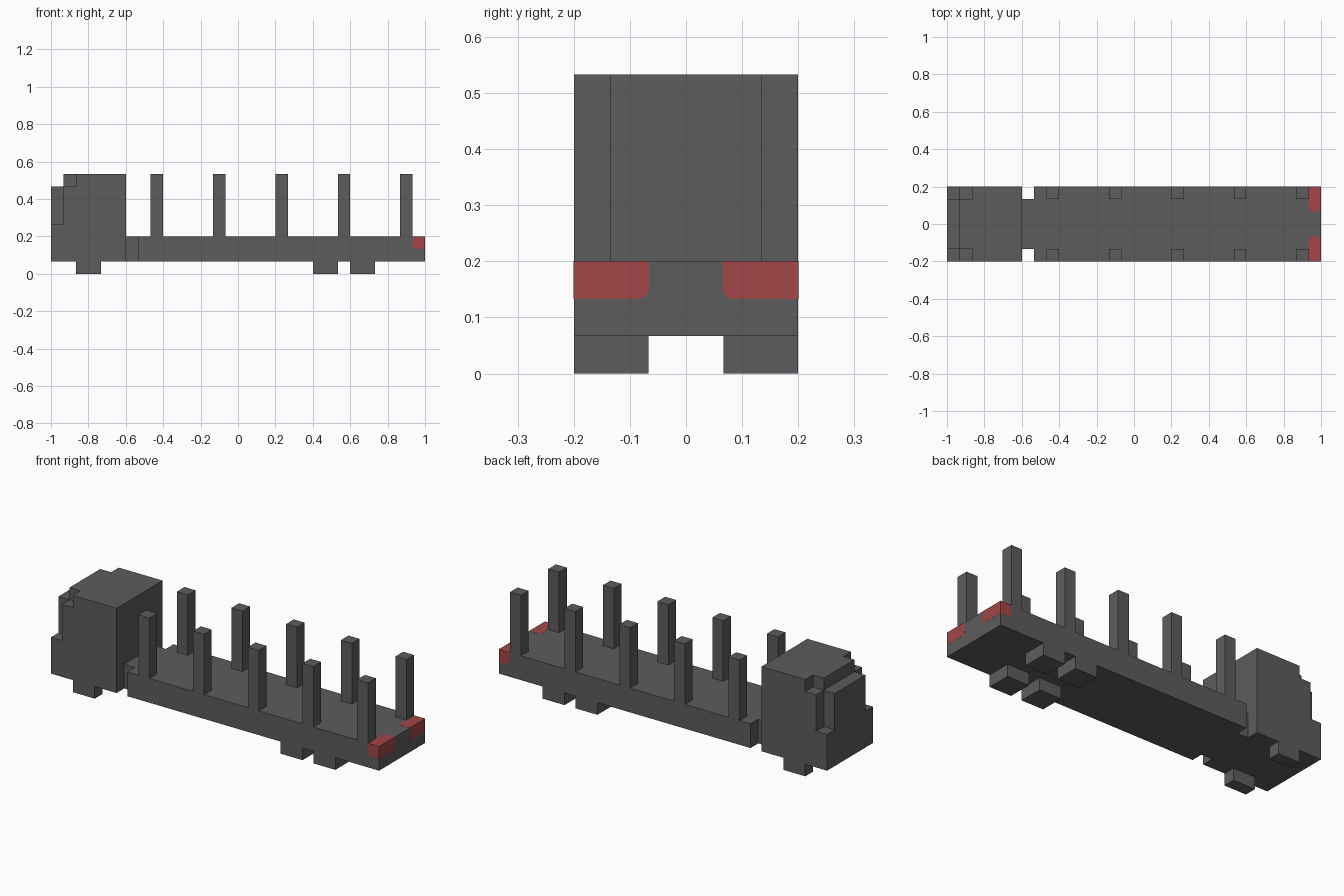
import bpy, bmesh
from mathutils import Vector

if "Cube" in bpy.data.objects:
    bpy.data.objects.remove(bpy.data.objects["Cube"])

U = 1 / 15  # block size: the truck is 30 x 6 x 8 blocks


def material(name, rgb):
    m = bpy.data.materials.new(name)
    m.diffuse_color = (*rgb, 1)
    m.use_nodes = True
    m.node_tree.nodes["Principled BSDF"].inputs["Base Color"].default_value = m.diffuse_color
    return m


GREY = material("dark_grey", (0.108, 0.108, 0.108))
RED = material("tail_light_red", (0.36, 0.063, 0.063))


def box(name, x, y, z, mat=GREY, grow=0.0):
    """Box from block ranges, x 0..30, y 0..6, z 0..8."""
    lo = Vector((x[0] - 15, y[0] - 3, z[0])) * U
    hi = Vector((x[1] - 15, y[1] - 3, z[1])) * U
    bm = bmesh.new()
    bmesh.ops.create_cube(bm, size=1)
    for v in bm.verts:
        v.co = Vector([(lo[i] - grow) if v.co[i] < 0 else (hi[i] + grow) for i in range(3)])
    me = bpy.data.meshes.new(name)
    bm.to_mesh(me)
    bm.free()
    me.materials.append(mat)
    ob = bpy.data.objects.new(name, me)
    bpy.context.collection.objects.link(ob)
    return ob


def pair(name, x, y, z, mat=GREY, grow=0.0):
    """Same box on both sides of the truck."""
    return [box(name + "_front", x, y, z, mat, grow),
            box(name + "_back", x, (6 - y[1], 6 - y[0]), z, mat, grow)]


def cut(ob, cutter):
    mod = ob.modifiers.new("cut", 'BOOLEAN')
    mod.operation = 'DIFFERENCE'
    mod.solver = 'EXACT'
    mod.object = cutter
    cutter.hide_render = True
    bpy.context.view_layer.objects.active = ob
    bpy.ops.object.modifier_apply(modifier=mod.name)
    bpy.data.objects.remove(cutter)


# Cab with stepped windscreen and notched corners
cab = box("cab", (0, 6), (0, 6), (1, 8))
cut(cab, box("windscreen_step_cutter", (-1, 1), (-1, 7), (7, 9)))
for c in pair("pillar_cutter", (-1, 1), (-1, 1), (4, 9)):
    cut(cab, c)
for c in pair("roof_corner_cutter", (-1, 2), (-1, 1), (7, 9)):
    cut(cab, c)

# Chassis link and flat bed
box("chassis_link", (6, 7), (1, 5), (1, 3))
box("flat_bed", (7, 30), (0, 6), (1, 3))

# Stakes along both sides of the bed
for i in range(5):
    pair(f"stake_{i + 1}", (8 + 5 * i, 9 + 5 * i), (0, 1), (3, 8))

# Wheels: single in front, double-width on the two rear axles
pair("steering_wheel_block", (2, 4), (0, 1), (0, 1))
pair("rear_wheel_a", (21, 23), (0, 2), (0, 1))
pair("rear_wheel_b", (24, 26), (0, 2), (0, 1))

# Tail lights, with the edges at their inner corner rounded
for lamp in pair("tail_light", (29, 30), (0, 2), (2, 3), RED, 0.0006):
    bm = bmesh.new()
    bm.from_mesh(lamp.data)
    inner = min(bm.verts, key=lambda v: v.co.x + v.co.z + abs(v.co.y))
    bmesh.ops.bevel(bm, geom=list(inner.link_edges), offset=0.018, segments=3,
                    profile=0.5, affect='EDGES')
    bm.to_mesh(lamp.data)
    bm.free()
